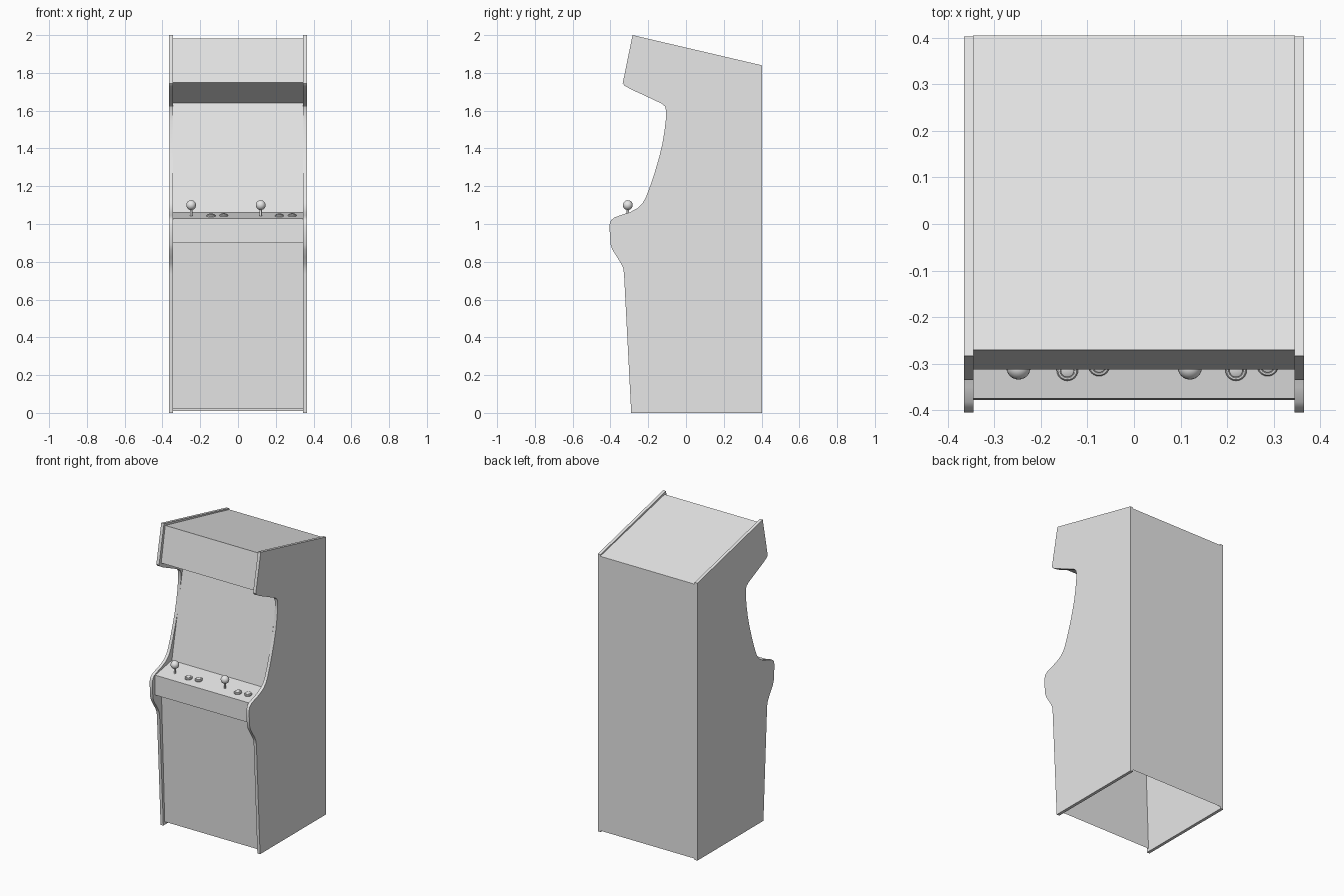
import bpy, bmesh, math
from mathutils import Vector

if "Cube" in bpy.data.objects:
    bpy.data.objects.remove(bpy.data.objects["Cube"])

grey = bpy.data.materials.new("light_grey")
grey.diffuse_color = (0.8, 0.8, 0.8, 1)
grey.use_nodes = True
grey.node_tree.nodes["Principled BSDF"].inputs["Base Color"].default_value = grey.diffuse_color


def finish(name, bm, angle=30):
    me = bpy.data.meshes.new(name)
    bm.to_mesh(me)
    bm.free()
    ob = bpy.data.objects.new(name, me)
    bpy.context.collection.objects.link(ob)
    me.materials.append(grey)
    for o in bpy.context.selected_objects:
        o.select_set(False)
    ob.select_set(True)
    bpy.context.view_layer.objects.active = ob
    bpy.ops.object.shade_smooth_by_angle(angle=math.radians(angle))
    return ob


def sheet(name, pts, half=0.346):
    """Thin panel spanning the cabinet along a (y, z) path."""
    bm = bmesh.new()
    rows = [(bm.verts.new((-half, y, z)), bm.verts.new((half, y, z))) for y, z in pts]
    for a, b in zip(rows, rows[1:]):
        bm.faces.new((a[0], a[1], b[1], b[0]))
    return finish(name, bm)


def lathe(name, profile, loc, tilt=0.0, seg=24):
    """Turned part from (radius, height) points."""
    bm = bmesh.new()
    vs = [bm.verts.new((r, 0, h)) for r, h in profile]
    es = [bm.edges.new(p) for p in zip(vs, vs[1:])]
    bmesh.ops.spin(bm, geom=vs + es, axis=(0, 0, 1), cent=(0, 0, 0),
                   angle=math.tau, steps=seg, use_duplicate=False)
    bmesh.ops.remove_doubles(bm, verts=bm.verts, dist=1e-5)
    bmesh.ops.recalc_face_normals(bm, faces=bm.faces)
    ob = finish(name, bm, 40)
    ob.location = loc
    ob.rotation_euler.x = tilt
    return ob


# Side panels: (y, z) silhouette with curved monitor cut-out and control nose
side = [(-0.29, 0), (0.402, 0), (0.402, 1.84), (-0.283, 2.0), (-0.335, 1.745),
        (-0.325, 1.732), (-0.29, 1.712), (-0.23, 1.685), (-0.17, 1.657),
        (-0.13, 1.638), (-0.112, 1.623), (-0.105, 1.6), (-0.107, 1.55),
        (-0.114, 1.49), (-0.126, 1.42), (-0.143, 1.35), (-0.165, 1.275),
        (-0.19, 1.2), (-0.213, 1.14), (-0.23, 1.11), (-0.255, 1.085),
        (-0.295, 1.063), (-0.35, 1.045), (-0.382, 1.033), (-0.398, 1.018),
        (-0.405, 0.995), (-0.403, 0.94), (-0.399, 0.89), (-0.39, 0.865),
        (-0.365, 0.825), (-0.343, 0.79), (-0.332, 0.765), (-0.328, 0.735)]
for tag, s in (("left", -1), ("right", 1)):
    bm = bmesh.new()
    face = bm.faces.new([bm.verts.new((s * 0.345, y, z)) for y, z in side])
    out = bmesh.ops.extrude_face_region(bm, geom=[face])["geom"]
    for v in out:
        if isinstance(v, bmesh.types.BMVert):
            v.co.x = s * 0.365
    bmesh.ops.recalc_face_normals(bm, faces=bm.faces)
    finish(tag + "_side_panel", bm)

# Cabinet skin between the sides, open at the bottom
sheet("lower_front_panel", [(-0.275, 0.02), (-0.31, 0.9)])
sheet("control_panel", [(-0.31, 0.9), (-0.378, 0.9), (-0.375, 1.03), (-0.2, 1.062)])
sheet("screen", [(-0.2, 1.062), (-0.085, 1.64)])
sheet("marquee", [(-0.085, 1.64), (-0.312, 1.75), (-0.27, 1.983)])
sheet("roof", [(-0.27, 1.983), (0.402, 1.832)])
sheet("back_panel", [(0.402, 1.832), (0.405, 1.83), (0.405, 0.01)])

# Joysticks: shaft with ball top
tilt = math.atan2(0.032, 0.175)
deck = lambda y: 1.03 + (y + 0.375) * math.tan(tilt)
for i, x in enumerate((-0.248, 0.12)):
    y = -0.308
    lathe(f"joystick_shaft_{i}", [(0, 0), (0.006, 0), (0.006, 0.05), (0, 0.05)],
          (x, y, deck(y)), seg=12)
    ball = [(0.026 * math.sin(math.pi * k / 12), -0.026 * math.cos(math.pi * k / 12))
            for k in range(13)]
    lathe(f"joystick_ball_{i}", ball, (x, y, 1.1))

# Push buttons: rounded rim with a raised cap
button = [(0.023, -0.004), (0.023, 0.006), (0.020, 0.009), (0.016, 0.009),
          (0.0155, 0.006), (0.0145, 0.006), (0.014, 0.011), (0.011, 0.0125), (0, 0.0125)]
for i, (x, y) in enumerate(((-0.143, -0.313), (-0.075, -0.303),
                            (0.219, -0.313), (0.287, -0.303))):
    lathe(f"button_{i}", button, (x, y, deck(y)), tilt)
